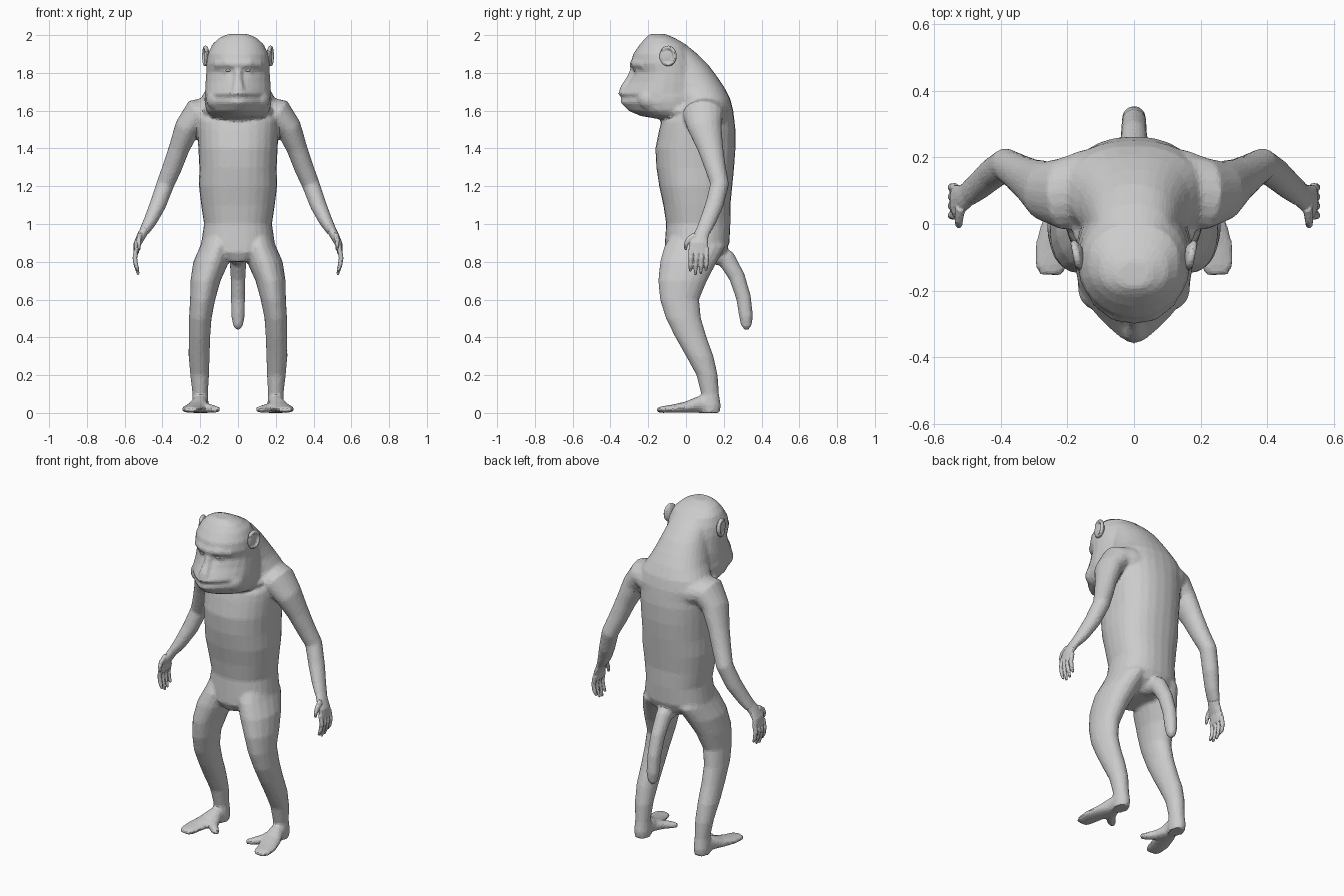
import bpy, bmesh, math
from mathutils import Vector, Matrix

X, Y, Z = Vector((1, 0, 0)), Vector((0, 1, 0)), Vector((0, 0, 1))


def skin(bm, rings):
    loops = [[bm.verts.new(p) for p in r] for r in rings]
    n = len(loops[0])
    for a, b in zip(loops, loops[1:]):
        for i in range(n):
            j = (i + 1) % n
            bm.faces.new((a[i], a[j], b[j], b[i]))
    bm.faces.new(loops[0])
    bm.faces.new(loops[-1])


def slices(bm, rows, s=1, e=0.88, n=28):
    """Horizontal sections: z, centre x, front y, back y, half width, front pinch."""
    rings = []
    for z, cx, yf, yb, hw, k in rows:
        ring = []
        for i in range(n):
            a = 2 * math.pi * i / n
            c, d = math.cos(a), math.sin(a)
            px = math.copysign(abs(c) ** e, c) * hw
            py = math.copysign(abs(d) ** e, d)
            if d < 0:
                px *= 1 - k * py * py
            ring.append((s * (cx + px), (yf + yb) / 2 + py * (yb - yf) / 2, z))
        rings.append(ring)
    skin(bm, rings)


def tube(bm, rows, ref, s=1, n=14):
    """Sections across a path: x, y, z, radius across ref, radius along ref."""
    pts = [Vector(r[:3]) for r in rows]
    rings = []
    for i, r in enumerate(rows):
        t = (pts[min(i + 1, len(pts) - 1)] - pts[max(i - 1, 0)]).normalized()
        u = t.cross(ref).normalized()
        v = u.cross(t)
        ring = []
        for k in range(n):
            a = 2 * math.pi * k / n
            p = pts[i] + u * math.cos(a) * r[3] + v * math.sin(a) * r[4]
            ring.append((s * p.x, p.y, p.z))
        rings.append(ring)
    skin(bm, rings)


def ball(bm, c, r, s=1):
    m = Matrix.Translation((s * c[0], c[1], c[2])) @ Matrix.Diagonal((*r, 1))
    bmesh.ops.create_uvsphere(bm, u_segments=14, v_segments=9, radius=1, matrix=m)


def finish(name, bm, voxel=0, smooth=0, ratio=1):
    bmesh.ops.recalc_face_normals(bm, faces=bm.faces)
    me = bpy.data.meshes.new(name)
    bm.to_mesh(me)
    bm.free()
    ob = bpy.data.objects.new(name, me)
    bpy.context.collection.objects.link(ob)
    if voxel:
        m = ob.modifiers.new("fuse", 'REMESH')
        m.mode, m.voxel_size = 'VOXEL', voxel
        m = ob.modifiers.new("soften", 'SMOOTH')
        m.factor, m.iterations = 0.5, smooth
        m = ob.modifiers.new("facets", 'DECIMATE')
        m.ratio = ratio
    return ob


body = bmesh.new()

# torso, rising into the hunched neck
slices(body, [(z, 0, f, b, w, 0) for z, f, b, w in (
    (.80, -.09, .14, .08), (.85, -.115, .21, .17), (.90, -.112, .23, .195),
    (1.0, -.105, .235, .18), (1.1, -.12, .235, .195), (1.2, -.142, .245, .207),
    (1.3, -.157, .255, .205), (1.4, -.162, .262, .21), (1.5, -.142, .262, .215),
    (1.545, -.13, .257, .215), (1.6, -.06, .25, .22), (1.66, -.05, .235, .2),
    (1.72, -.08, .205, .165), (1.78, -.12, .165, .145), (1.84, -.15, .12, .13),
    (1.90, -.15, .06, .115), (1.95, -.15, 0, .09))])

# head with projecting muzzle
slices(body, [(z, 0, f, b, w, k) for z, f, b, w, k in (
    (1.555, -.14, .04, .09, .2), (1.572, -.24, .08, .145, .35), (1.60, -.305, .1, .168, .5),
    (1.645, -.35, .1, .177, .55), (1.668, -.338, .1, .177, .55), (1.69, -.36, .1, .175, .55),
    (1.75, -.308, .08, .172, .45), (1.80, -.277, .06, .168, .3), (1.85, -.292, .05, .168, .2),
    (1.90, -.28, .03, .16, .15), (1.95, -.245, 0, .137, .1), (1.985, -.215, -.06, .1, 0),
    (2.006, -.19, -.11, .05, 0))])

# brow, nose ridge, and collar fold under the jaw
tube(body, [(-.12, -.225, 1.845, .016, .02), (-.06, -.272, 1.85, .018, .022), (0, -.283, 1.845, .018, .02),
            (.06, -.272, 1.85, .018, .022), (.12, -.225, 1.845, .016, .02)], Z)
tube(body, [(0, -.27, 1.84, .015, .02), (0, -.298, 1.77, .018, .02), (0, -.335, 1.72, .015, .03),
            (0, -.345, 1.695, .01, .025)], X)
tube(body, [(.17 * math.cos(a), .0 + .125 * math.sin(a), 1.565 + .035 * abs(math.cos(a)), .018, .018)
            for a in [math.pi + math.pi * i / 12 for i in range(13)]], Z)

# tail
tube(body, [(0, .13, .85, .06, .06), (0, .215, .815, .05, .045), (0, .27, .72, .043, .04),
            (0, .305, .61, .04, .038), (0, .318, .51, .037, .036), (0, .32, .46, .028, .026),
            (0, .32, .44, .01, .01)], X)

for s in (1, -1):
    # arm from shoulder blade to wrist
    tube(body, [(.06, .12, 1.57, .09, .12), (.15, .105, 1.585, .092, .115), (.215, .09, 1.58, .085, .108),
                (.268, .1, 1.51, .068, .09), (.312, .13, 1.4, .055, .068), (.348, .155, 1.3, .052, .056),
                (.385, .178, 1.21, .047, .05), (.425, .15, 1.1, .044, .048), (.465, .115, 1.015, .036, .044),
                (.5, .088, .955, .026, .04)], Y, s, 18)
    # leg, bent at the knee
    slices(body, [(z, x, f, b, w, 0) for z, x, f, b, w in (
        (.96, .10, -.07, .18, .07), (.88, .112, -.117, .21, .09), (.80, .142, -.138, .165, .095),
        (.70, .172, -.148, .112, .08), (.60, .187, -.138, .07, .067), (.50, .2, -.107, .08, .06),
        (.40, .204, -.057, .11, .057), (.30, .206, 0, .146, .056), (.20, .203, .055, .168, .05),
        (.10, .2, .08, .175, .041), (.04, .2, .07, .185, .045), (.0, .2, .07, .18, .042))], s, 1, 18)
    # foot and splayed inner toe
    tube(body, [(.2, .15, .045, .038, .045), (.205, .07, .045, .045, .045), (.222, 0, .03, .055, .03),
                (.243, -.07, .022, .056, .022), (.25, -.125, .018, .05, .018), (.252, -.153, .015, .035, .013)], Z, s)
    tube(body, [(.2, .06, .035, .04, .035), (.165, -.005, .026, .03, .026), (.125, -.045, .02, .024, .02),
                (.098, -.062, .016, .015, .014)], Z, s)
    # eyelids and cheeks
    ball(body, (.05, -.258, 1.812), (.03, .016, .015), s)
    ball(body, (.11, -.19, 1.66), (.06, .07, .06), s)
finish("body", body, .01, 4, .2)

for s, side in ((1, "left"), (-1, "right")):
    # hand: palm, four fingers and thumb
    hand = bmesh.new()
    tube(hand, [(.485, .1, .985, .026, .036), (.51, .08, .94, .024, .04), (.533, .068, .895, .02, .05),
                (.54, .07, .845, .014, .052)], Y, s)
    for y, tip in ((.026, .748), (.054, .73), (.082, .735), (.11, .755)):
        tube(hand, [(.537, y, .87, .013, .014), (.546, y, .82, .013, .0125), (.54, y - .002, .78, .012, .0115),
                    (.527, y - .004, tip, .007, .007)], Y, s, 10)
    tube(hand, [(.52, .05, .94, .015, .02), (.525, .012, .915, .013, .016), (.525, -.002, .89, .011, .012),
                (.522, -.002, .862, .007, .007)], Y, s, 10)
    finish(side + "_hand", hand, .005, 1, .2)

    # ear: rim around a thin bowl
    ear = bmesh.new()
    ball(ear, (.165, -.1, 1.888), (.014, .042, .05), s)
    rim = []
    for i in range(15):
        a = math.radians(-125 + 270 * i / 14)
        py = math.cos(a) * .036
        rim.append((.172 + py * .2, -.095 + py, 1.89 + math.sin(a) * .045, .011, .012))
    tube(ear, rim, X, s, 8)
    finish(side + "_ear", ear, .005, 2, .3)

    # eye
    eye = bmesh.new()
    ball(eye, (.05, -.266, 1.814), (.019, .013, .008), s)
    finish(side + "_eye", eye)
